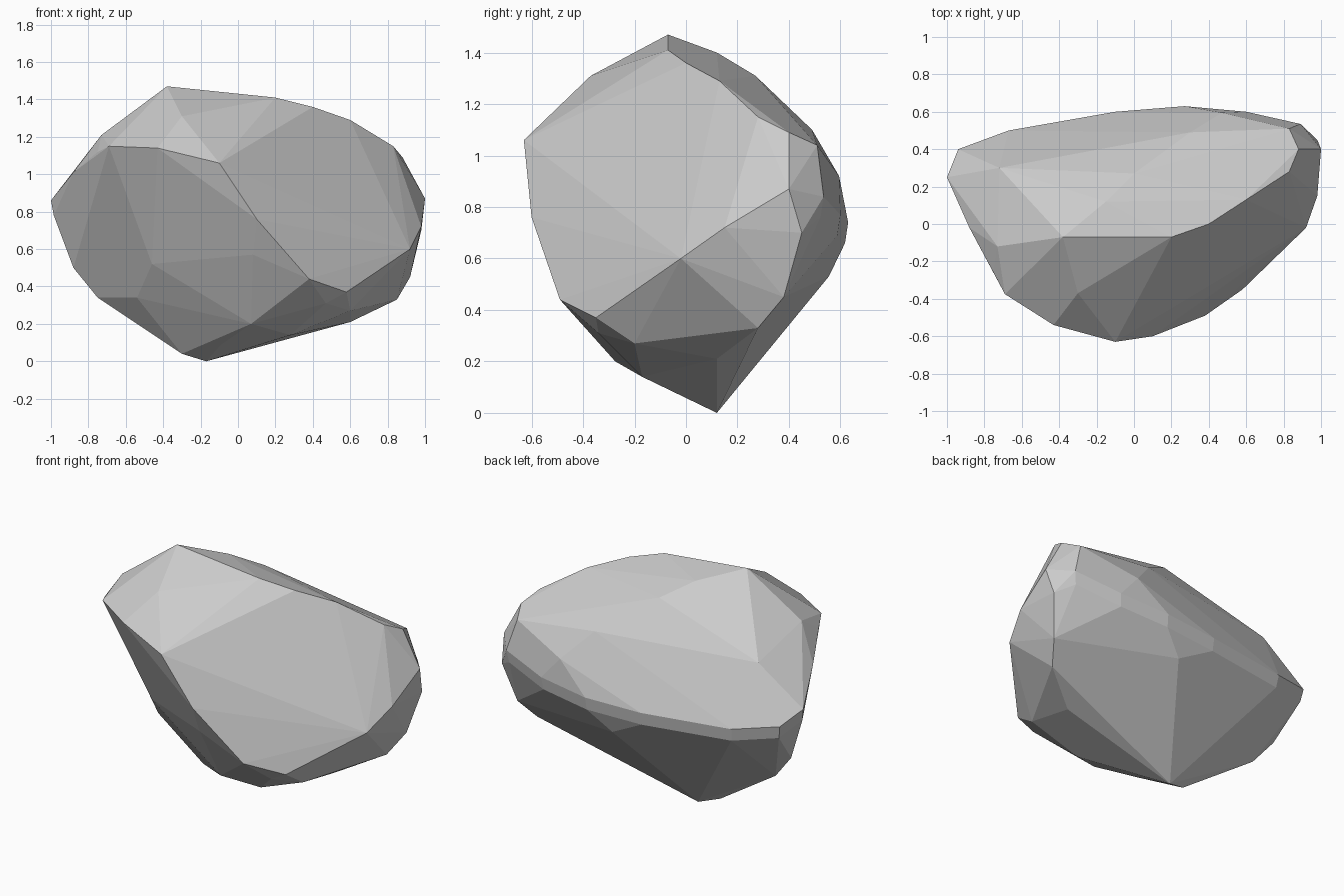
import bpy, bmesh

# Edge lines of the boulder, each a short path of corner points
crown = [(-.38, -.07, 1.47), (.2, -.07, 1.41), (.4, 0, 1.36), (.6, .13, 1.29),
         (.83, .28, 1.15), (.88, .4, 1.09), (.83, .51, 1.04)]
front_ridge = [(-.88, -.02, 1.01), (-.75, -.26, 1.12), (-.69, -.375, 1.15), (-.43, -.54, 1.14),
               (-.1, -.63, 1.06), (.1, -.6, .76), (.38, -.49, .44)]
front_shoulder = [(-.73, -.12, 1.21), (-.3, -.37, 1.31), (.02, -.36, 1.24)]
right_rim = [(1, .4, .87), (.98, .15, .72), (.92, -.02, .6),
             (.58, -.35, .37), (.98, .45, .7), (.92, .38, .45)]
back_edge = [(-1, .25, .86), (-.94, .4, .79), (-.67, .5, .74), (-.1, .6, .73),
             (.27, .63, .74), (.6, .6, .77), (.89, .535, .84)]
back_shoulder = [(-.15, .12, 1.4), (0, .27, 1.31), (.3, .49, 1.1), (-.72, .3, 1.1),
                 (.47, .595, .92)]
underside = [(.85, .28, .33), (.6, -.2, .27), (.6, .12, .21), (.28, -.17, .14),
             (-.09, -.06, .09), (-.17, .12, 0), (.07, -.275, .2), (-.3, .08, .04),
             (-.54, -.03, .34), (-.75, .17, .34), (-.88, .2, .5)]
lower_faces = [(-.46, -.21, .52), (.08, -.5, .57), (.47, -.34, .31), (.13, .555, .53)]

# Worn lower lip that chamfers the back edge
back_lip = [(x * .985, y - .012, z - .08) for x, y, z in back_edge]

# Boulder: faceted convex skin stretched over the edge lines
bm = bmesh.new()
for path in (crown, front_ridge, front_shoulder, right_rim, back_edge, back_lip,
             back_shoulder, underside, lower_faces):
    for p in path:
        bm.verts.new(p)
bmesh.ops.convex_hull(bm, input=bm.verts[:])
loose = [v for v in bm.verts if not v.link_faces]
bmesh.ops.delete(bm, geom=loose, context='VERTS')

# Merge nearly flat neighbours into broad chipped facets
bmesh.ops.dissolve_limit(bm, angle_limit=0.05, verts=bm.verts[:], edges=bm.edges[:])
bmesh.ops.recalc_face_normals(bm, faces=bm.faces[:])

mesh = bpy.data.meshes.new("boulder")
bm.to_mesh(mesh)
bm.free()
boulder = bpy.data.objects.new("boulder", mesh)
bpy.context.collection.objects.link(boulder)
